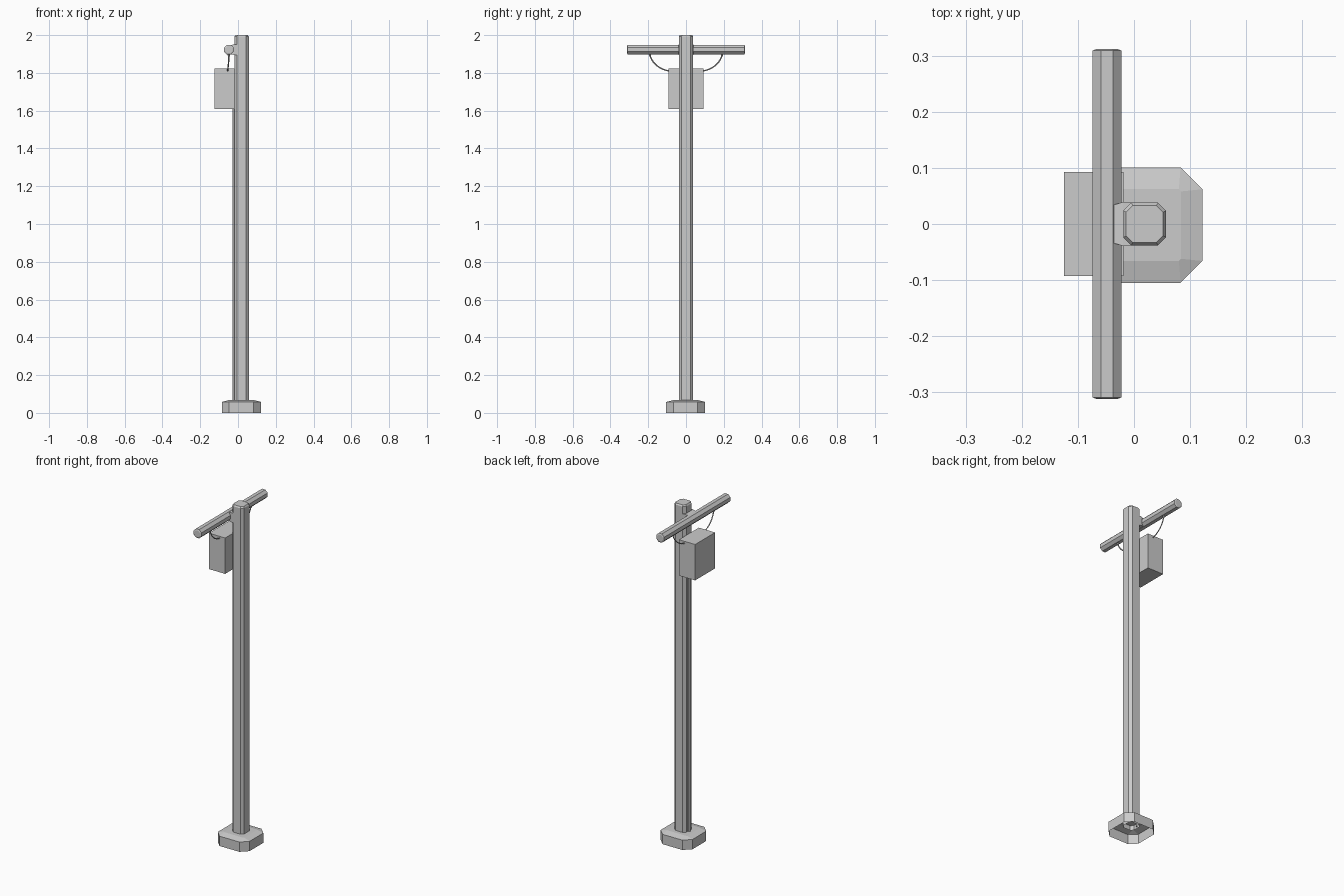
import bpy, math
from mathutils import Vector

if "Cube" in bpy.data.objects:
    bpy.data.objects.remove(bpy.data.objects["Cube"])


def make(name, verts, faces):
    me = bpy.data.meshes.new(name)
    me.from_pydata([tuple(v) for v in verts], [], faces)
    me.update()
    ob = bpy.data.objects.new(name, me)
    bpy.context.collection.objects.link(ob)
    return ob


def loft(name, rings, cap_start=True, cap_end=True):
    n = len(rings[0])
    verts = [v for r in rings for v in r]
    faces = [(k * n + i, k * n + (i + 1) % n, (k + 1) * n + (i + 1) % n, (k + 1) * n + i)
             for k in range(len(rings) - 1) for i in range(n)]
    if cap_start:
        faces.append(tuple(reversed(range(n))))
    if cap_end:
        faces.append(tuple(range(len(verts) - n, len(verts))))
    return make(name, verts, faces)


def chamfered(cx, cy, hx, hy, c, z):
    pts = [(hx, -hy + c), (hx, hy - c), (hx - c, hy), (-hx + c, hy),
           (-hx, hy - c), (-hx, -hy + c), (-hx + c, -hy), (hx - c, -hy)]
    return [(cx + x, cy + y, z) for x, y in pts]


def rect_yz(x, hy, z0, z1):
    return [(x, -hy, z0), (x, hy, z0), (x, hy, z1), (x, -hy, z1)]


# Footing: open underneath, with a gently sloped top
BX = 0.018
outer = [chamfered(BX, -0.002, 0.104, 0.103, 0.039, z) for z in (0, 0.058)]
top = chamfered(BX, -0.002, 0.066, 0.064, 0.004, 0.068)
loft("footing", outer + [top], cap_start=False)

# Pole: chamfered square with a bevelled top, open at the bottom
loft("pole", [chamfered(0.019, 0, 0.038, 0.038, 0.014, 0.04),
              chamfered(0.019, 0, 0.038, 0.038, 0.014, 1.992),
              chamfered(0.019, 0, 0.033, 0.033, 0.012, 2.0)], cap_start=False)

# Conduit running down the pole behind the box
loft("conduit", [[(-0.022 + 0.009 * math.cos(a), 0.003 + 0.009 * math.sin(a), z)
                  for a in (math.tau * (i + 0.5) / 8 for i in range(8))]
                 for z in (0.05, 1.63)])

# Crossbar with slightly domed ends
def bar_ring(y, r):
    return [(-0.048 + r * math.sin(a), y, 1.923 + r * math.cos(a))
            for a in (math.tau * (i + 0.5) / 8 for i in range(8))]

loft("crossbar", [bar_ring(y, r) for y, r in
                  ((-0.312, 0.02), (-0.309, 0.028), (0.309, 0.028), (0.312, 0.02))])

# Flared bracket between crossbar and pole
loft("bracket", [rect_yz(-0.05, 0.03, 1.902, 1.944), rect_yz(-0.02, 0.039, 1.895, 1.951),
                 rect_yz(-0.005, 0.039, 1.895, 1.951)])

# Equipment box
loft("equipment_box", [rect_yz(-0.125, 0.093, 1.61, 1.822), rect_yz(-0.019, 0.093, 1.61, 1.822)])

# Sagging wires and their small clamps under the crossbar
for side, label in ((-1, "front"), (1, "back")):
    cu = bpy.data.curves.new(label + "_wire", 'CURVE')
    cu.dimensions = '3D'
    cu.bevel_depth = 0.0035
    cu.bevel_resolution = 0
    cu.resolution_u = 8
    sp = cu.splines.new('BEZIER')
    sp.bezier_points.add(1)
    data = [((-0.048, 0.191, 1.898), (0, 0.004, 0.03), (0, -0.006, -0.045)),
            ((-0.055, 0.085, 1.81), (0, 0.05, 0.004), (0, -0.03, 0))]
    for bp, (co, hl, hr) in zip(sp.bezier_points, data):
        bp.handle_left_type = bp.handle_right_type = 'FREE'
        flip = Vector((1, side, 1))
        bp.co = Vector(co) * flip
        bp.handle_left = (Vector(co) + Vector(hl)) * flip
        bp.handle_right = (Vector(co) + Vector(hr)) * flip
    ob = bpy.data.objects.new(label + "_wire", cu)
    bpy.context.collection.objects.link(ob)
    loft(label + "_wire_clamp",
         [[(-0.048 + r * math.cos(a), side * 0.191 + r * math.sin(a), z)
           for a in (math.tau * i / 6 for i in range(6))]
          for z, r in ((1.887, 0.005), (1.902, 0.008))])
